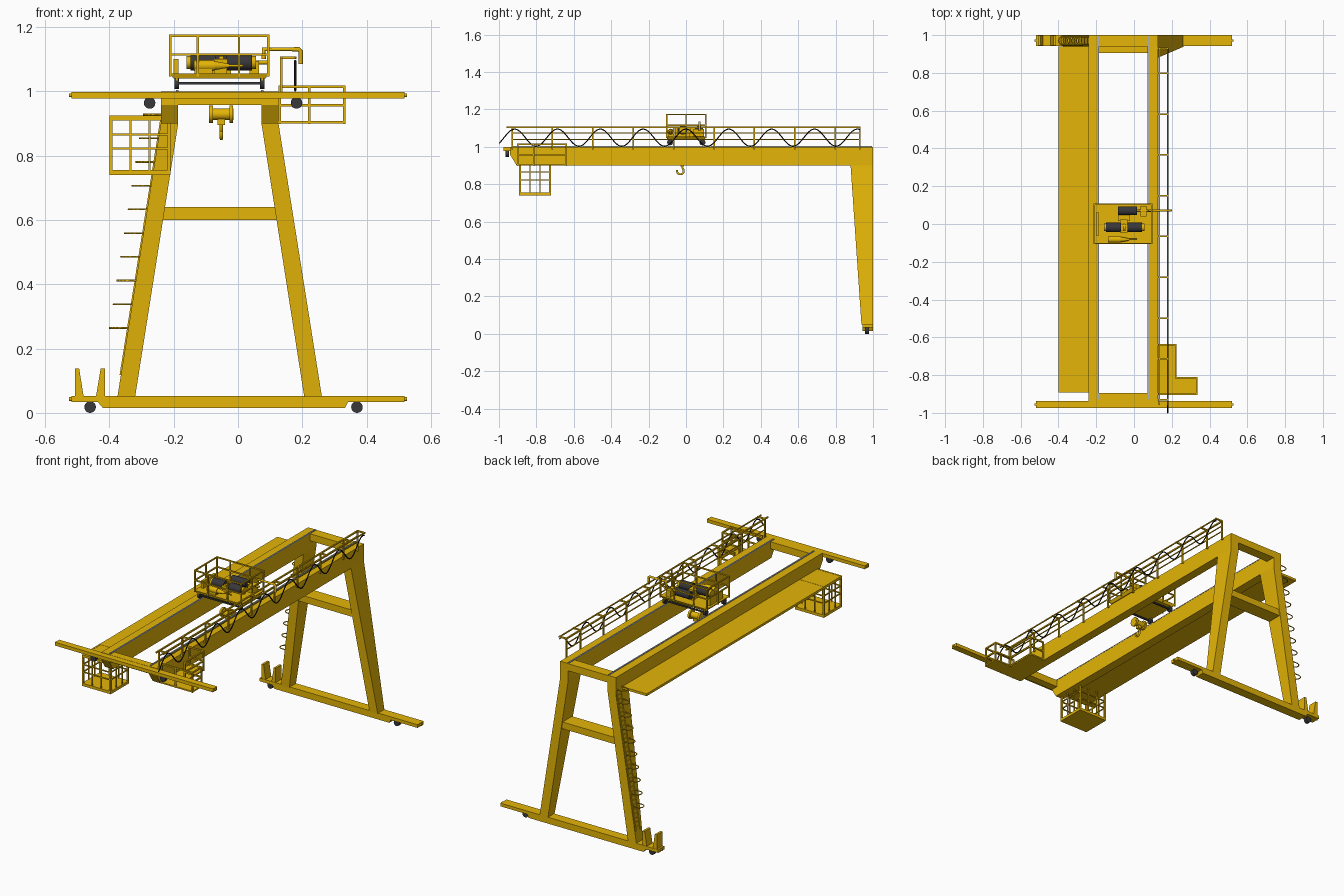
import bpy, bmesh, math
from mathutils import Vector, Matrix

if "Cube" in bpy.data.objects:
    bpy.data.objects.remove(bpy.data.objects["Cube"])


def material(name, rgb):
    m = bpy.data.materials.new(name)
    m.use_nodes = True
    m.diffuse_color = (*rgb, 1)
    m.node_tree.nodes["Principled BSDF"].inputs["Base Color"].default_value = (*rgb, 1)
    return m


YELLOW = material("crane yellow", (0.78, 0.46, 0.002))
DARK = material("dark grey", (0.04, 0.04, 0.045))
BLACK = material("cable black", (0.008, 0.008, 0.008))
STEEL = material("rail steel", (0.42, 0.45, 0.5))


def finish(name, bm, mat):
    bmesh.ops.recalc_face_normals(bm, faces=bm.faces)
    me = bpy.data.meshes.new(name)
    bm.to_mesh(me)
    bm.free()
    me.materials.append(mat)
    ob = bpy.data.objects.new(name, me)
    bpy.context.collection.objects.link(ob)
    return ob


def skin(bm, a, b):
    """Close a solid between two matching loops of points."""
    a = [bm.verts.new(p) for p in a]
    b = [bm.verts.new(p) for p in b]
    bm.faces.new(a)
    bm.faces.new(b)
    for i in range(len(a)):
        j = (i + 1) % len(a)
        bm.faces.new((a[i], a[j], b[j], b[i]))


def loft(name, low, high, mat=YELLOW):
    """Solid between two level rectangles given as (x0, x1, y0, y1, z)."""
    def rect(x0, x1, y0, y1, z):
        return [(x0, y0, z), (x1, y0, z), (x1, y1, z), (x0, y1, z)]
    bm = bmesh.new()
    skin(bm, rect(*low), rect(*high))
    return finish(name, bm, mat)


def box(name, x, y, z, mat=YELLOW):
    return loft(name, (*x, *y, z[0]), (*x, *y, z[1]), mat)


def profile_x(name, pts, x0, x1, mat=YELLOW):
    bm = bmesh.new()
    skin(bm, [(x0, *p) for p in pts], [(x1, *p) for p in pts])
    return finish(name, bm, mat)


def bars(name, segments, r, mat=YELLOW):
    """Square bars between pairs of points, as one object."""
    bm = bmesh.new()
    for a, b in segments:
        a, b = Vector(a), Vector(b)
        d = (b - a).normalized()
        u = d.cross(Vector((0, 0, 1)))
        u = u.normalized() if u.length > 0.01 else Vector((1, 0, 0))
        v = d.cross(u)
        ring = [r * (u + v), r * (v - u), -r * (u + v), r * (u - v)]
        skin(bm, [a - d * r + o for o in ring], [b + d * r + o for o in ring])
    return finish(name, bm, mat)


def cyl(name, c, r, length, mat=DARK, sides=20, r2=None):
    """Cylinder along x."""
    bm = bmesh.new()
    bmesh.ops.create_cone(bm, cap_ends=True, segments=sides, radius1=r,
                          radius2=r if r2 is None else r2, depth=length,
                          matrix=Matrix.Translation(c) @ Matrix.Rotation(math.pi / 2, 4, 'Y'))
    ob = finish(name, bm, mat)
    ob.data.shade_smooth()
    ob.data.set_sharp_from_angle(angle=math.radians(40))
    return ob


def tube(name, paths, r, mat=YELLOW):
    cu = bpy.data.curves.new(name + "_path", 'CURVE')
    cu.dimensions, cu.bevel_depth, cu.bevel_resolution, cu.use_fill_caps = '3D', r, 1, True
    for path in paths:
        s = cu.splines.new('POLY')
        s.points.add(len(path) - 1)
        for p, co in zip(s.points, path):
            p.co = (*co, 1)
    tmp = bpy.data.objects.new(name + "_path", cu)
    bpy.context.collection.objects.link(tmp)
    me = bpy.data.meshes.new_from_object(tmp.evaluated_get(bpy.context.evaluated_depsgraph_get()))
    bpy.data.objects.remove(tmp)
    me.materials.clear()
    me.materials.append(mat)
    me.shade_smooth()
    bpy.context.collection.objects.link(bpy.data.objects.new(name, me))


def fence(corners, levels, z0, closed=False):
    """Posts at the corners and rails at each level."""
    seg = [((*c, z0), (*c, levels[-1])) for c in corners]
    ends = corners[1:] + corners[:1] if closed else corners[1:]
    return seg + [((*a, z), (*b, z)) for z in levels for a, b in zip(corners, ends)]


# Girders, trolley rails and cross ties
side = [(-0.94, 1), (-0.94, 0.957), (-0.905, 0.9), (1, 0.9), (1, 1)]
for tag, x0, x1, rail in (("left", 0.073, 0.126, 0.076), ("right", -0.24, -0.186, -0.189)):
    profile_x(tag + "_girder", side, x0, x1)
    box(tag + "_trolley_rail", (rail - 0.004, rail + 0.004), (-0.93, 0.995), (0.999, 1.004), STEEL)
box("front_tie", (-0.19, 0.08), (-0.94, -0.895), (0.957, 0.999))
box("back_tie", (-0.19, 0.08), (0.94, 1), (0.957, 0.999))
box("walkway", (-0.4, -0.235), (-0.89, 0.94), (0.91, 0.924))

# Legs and brace
for tag, b0, b1, t0, t1 in (("left", 0.206, 0.261, 0.073, 0.126), ("right", -0.375, -0.32, -0.24, -0.186)):
    loft(tag + "_leg", (b0, b1, 0.938, 1, 0.05), (t0, t1, 0.88, 1, 0.9))
box("leg_brace", (-0.255, 0.14), (0.905, 0.994), (0.6, 0.64))

# Ground beam with wheels and end guards
box("ground_beam", (-0.518, 0.518), (0.943, 1), (0.034, 0.053))
loft("ground_beam_web", (-0.42, 0.333, 0.943, 1, 0.015), (-0.438, 0.343, 0.943, 1, 0.036))
loft("guard_outer", (-0.507, -0.48, 0.945, 0.998, 0.05), (-0.507, -0.494, 0.945, 0.998, 0.138))
loft("guard_inner", (-0.442, -0.414, 0.945, 0.998, 0.05), (-0.427, -0.414, 0.945, 0.998, 0.138))

# Front travelling beam
box("front_beam", (-0.518, 0.518), (-0.975, -0.936), (0.978, 0.998))
for tag, y, z in (("ground", 0.972, 0.043), ("front", -0.956, 0.988)):
    for s in (-1, 1):
        cyl(tag + "_buffer", (s * 0.52, y, z), 0.006, 0.012, YELLOW, 10)


def wheel(name, x, y, z, r, w):
    ob = cyl(name, (0, 0, 0), r, w)
    ob.rotation_euler.z = math.pi / 2
    ob.location = (x, y, z)


for x in (-0.46, 0.37):
    wheel("ground_wheel", x, 0.968, 0.018, 0.018, 0.022)
for x in (-0.275, 0.182):
    wheel("front_wheel", x, -0.956, 0.964, 0.018, 0.02)


# Ladder with hoops on the right leg
def edge(z):
    return -0.375 + (z - 0.05) / 0.85 * 0.135


ladder = [((edge(0.12) - 0.002, y, 0.12), (edge(0.92) - 0.002, y, 0.92)) for y in (0.952, 0.99)]
ladder += [((edge(z) - 0.002, 0.952, z), (edge(z) - 0.002, 0.99, z))
           for z in (0.14 + 0.025 * i for i in range(31))]
bars("ladder", ladder, 0.002)
hoops = []
for i in range(10):
    z = 0.264 + 0.0738 * i
    arc = [(edge(z) - 0.03 - 0.028 * math.sin(t), 0.971 - 0.025 * math.cos(t), z)
           for t in (math.pi * k / 8 for k in range(9))]
    hoops.append([(edge(z), 0.946, z)] + arc + [(edge(z), 0.996, z)])
tube("ladder_hoops", hoops, 0.003)

# Hanging cabin cage under the walkway
xs = [-0.395, -0.335, -0.275, -0.215]
ys = [-0.888, -0.834, -0.78, -0.727]
ring = [(x, ys[0]) for x in xs] + [(xs[3], y) for y in ys[1:]]
ring += [(x, ys[3]) for x in xs[2::-1]] + [(xs[0], y) for y in ys[2:0:-1]]
bars("cabin_bars", fence(ring, [0.822, 0.866, 0.92], 0.745, True), 0.003)
corners = [(xs[0], ys[0]), (xs[3], ys[0]), (xs[3], ys[3]), (xs[0], ys[3])]
bars("cabin_frame", fence(corners, [0.92], 0.745, True), 0.005)
box("cabin_floor", (-0.4, -0.21), (-0.893, -0.722), (0.74, 0.756))

# Service platform beside the left girder
box("service_floor", (0.12, 0.225), (-0.905, -0.635), (0.9, 0.908))
box("service_floor_end", (0.22, 0.335), (-0.905, -0.81), (0.9, 0.908))
ring = [(0.13, -0.64), (0.221, -0.64), (0.221, -0.815), (0.331, -0.815), (0.331, -0.9), (0.221, -0.9), (0.13, -0.9)]
bars("service_rails", fence(ring, [0.957, 1.015], 0.902), 0.004)

# Girder handrail with cable arms, cable wire and hanging cable
posts = [-0.93 + 0.216 * i for i in range(9)] + [0.93]
rail = []
for y in posts:
    rail += [((0.134, y, 0.99), (0.134, y, 1.105)), ((0.134, y, 1.105), (0.178, y, 1.105)),
             ((0.12, y, 0.992), (0.134, y, 0.992))]
rail.append(((0.134, -0.955, 1.105), (0.134, 0.93, 1.105)))
bars("handrail", rail, 0.004)
bars("handrail_lines", [((0.134, -0.93, z), (0.134, 0.93, z)) for z in (1.04, 1.075)], 0.0025)
bars("cable_wire", [((0.178, -0.955, 1.105), (0.178, 0.93, 1.105))], 0.003)
tube("festoon_cable", [[(0.178, y, 1.049 + 0.046 * math.cos(math.tau * y / 0.229))
                        for y in (-1 + 1.93 * i / 240 for i in range(241))]], 0.0035, BLACK)

# Trolley frame, guard rails and wheels
loft("trolley_base", (-0.2, 0.085, -0.1, 0.1, 1.04), (-0.213, 0.097, -0.106, 0.108, 1.056))
ring = [(x, -0.103) for x in (-0.211, -0.125, 0.003, 0.094)] + [(0.094, 0.0)]
ring += [(x, 0.105) for x in (0.094, 0.003, -0.125, -0.211)] + [(-0.211, 0.0)]
bars("trolley_rails", fence(ring, [1.115, 1.173], 1.05, True), 0.0035)
for y in (-0.085, 0.088):
    bars("trolley_axle", [((-0.188, y, 1.025), (0.073, y, 1.025))], 0.004, DARK)
    for x in (-0.19, 0.075):
        cyl("trolley_wheel", (x, y, 1.024), 0.016, 0.014)
        box("wheel_bracket", (x - 0.004, x + 0.004), (y - 0.012, y + 0.012), (1.03, 1.043))

# Hoisting machinery
for x in (-0.108, 0.004):
    cyl("hoist_drum", (x, -0.018, 1.09), 0.025, 0.078)
for x in (-0.153, -0.052, 0.049):
    cyl("drum_flange", (x, -0.018, 1.09), 0.02, 0.014, YELLOW)
box("gearbox", (-0.074, -0.034), (-0.045, 0.025), (1.056, 1.1))
box("gearbox_base", (-0.085, -0.022), (0.015, 0.055), (1.056, 1.075))
cyl("upper_motor", (-0.034, 0.07, 1.09), 0.023, 0.1)
cyl("upper_motor_shaft", (0.045, 0.07, 1.09), 0.006, 0.09, YELLOW, 10)
box("brake_unit", (0.035, 0.065), (0.04, 0.095), (1.056, 1.095))
cyl("lower_motor", (-0.105, -0.082, 1.08), 0.017, 0.065, YELLOW)
cyl("lower_motor_nose", (-0.05, -0.082, 1.08), 0.014, 0.045, YELLOW, r2=0.006)
cyl("lower_motor_shaft", (-0.01, -0.082, 1.08), 0.004, 0.05, YELLOW, 10)
box("motor_stand", (-0.135, -0.08), (-0.095, -0.07), (1.056, 1.072))
box("control_box", (-0.2, -0.185), (-0.06, 0.06), (1.056, 1.1))

# Cable tow arm
tube("tow_arm", [[(0.08, 0.072, 1.1), (0.08, 0.072, 1.131), (0.188, 0.072, 1.131), (0.195, 0.072, 1.124),
                  (0.195, 0.072, 1.085)]], 0.007)

# Hook block and hook
for x in (-0.084, -0.021):
    cyl("sheave", (x, -0.02, 0.929), 0.027, 0.012, YELLOW)
cyl("block_axle", (-0.052, -0.02, 0.929), 0.018, 0.075, YELLOW)
box("hook_neck", (-0.064, -0.04), (-0.03, -0.01), (0.896, 0.925))
hook = [(-0.052, -0.02, 0.905), (-0.052, -0.02, 0.888)]
hook += [(-0.052, -0.03 + 0.018 * math.cos(t), 0.871 - 0.018 * math.sin(t))
         for t in (-0.6 + 0.4 * k for k in range(11))]
tube("hook", [hook], 0.006)
